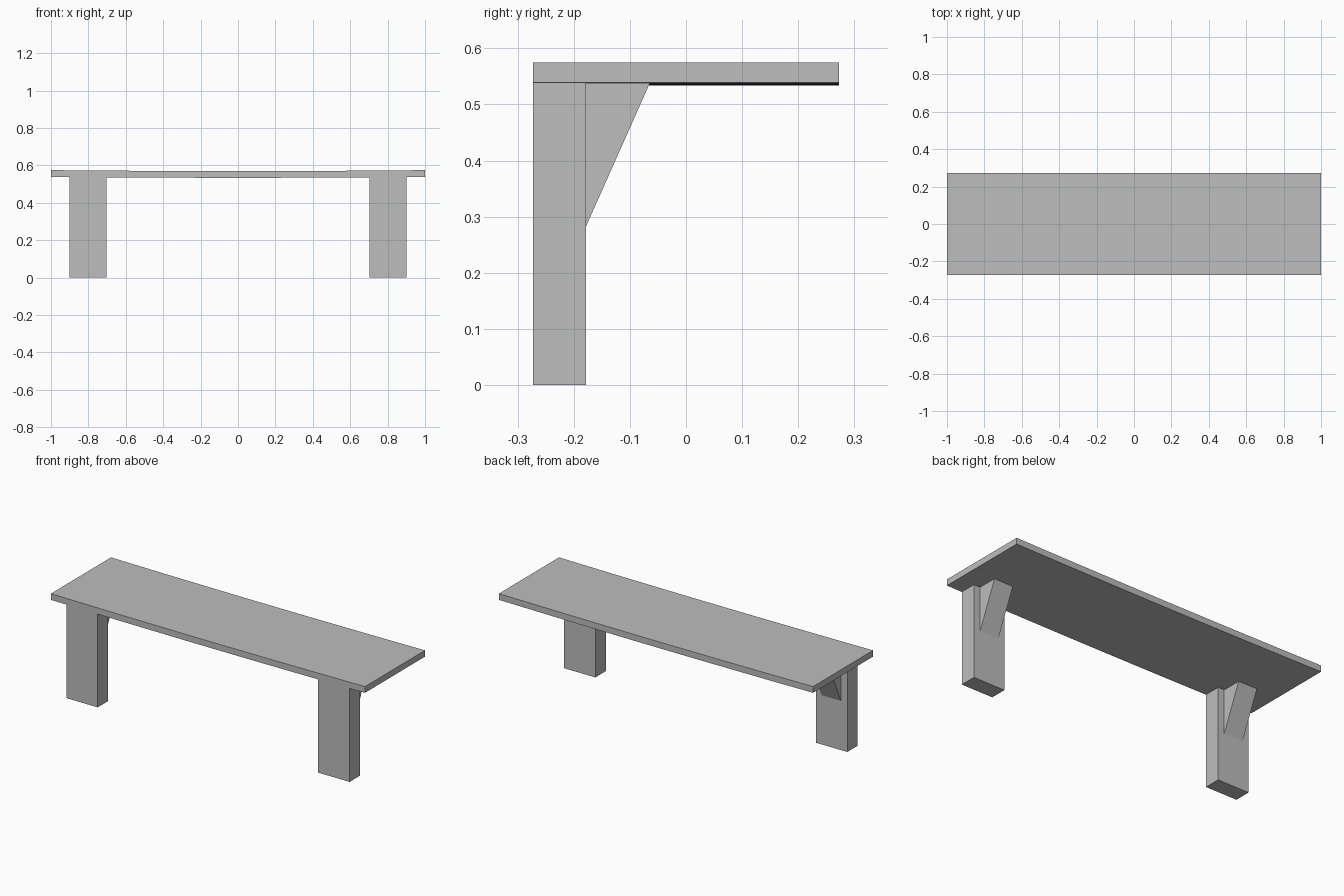
import bpy
import bmesh

if "Cube" in bpy.data.objects:
    bpy.data.objects.remove(bpy.data.objects["Cube"], do_unlink=True)

grey = bpy.data.materials.new("plain grey")
grey.use_nodes = True
colour = (0.51, 0.51, 0.51, 1)
grey.diffuse_color = colour
grey.node_tree.nodes["Principled BSDF"].inputs["Base Color"].default_value = colour

HALF_DEPTH = 0.273
LEG_BACK = -0.178
UNDERSIDE = 0.539
TOP = 0.575
SAG = 0.005


def extrude_profile(name, profile, axis, start, end):
    """Sweep a closed 2D profile along the x or y axis."""
    def place(a, b, t):
        return (t, a, b) if axis == "x" else (a, t, b)
    bm = bmesh.new()
    face = bm.faces.new([bm.verts.new(place(a, b, start)) for a, b in profile])
    swept = bmesh.ops.extrude_face_region(bm, geom=[face])["geom"]
    for v in swept:
        if isinstance(v, bmesh.types.BMVert):
            v.co["xyz".index(axis)] = end
    bmesh.ops.recalc_face_normals(bm, faces=bm.faces)
    mesh = bpy.data.meshes.new(name)
    bm.to_mesh(mesh)
    bm.free()
    mesh.materials.append(grey)
    obj = bpy.data.objects.new(name, mesh)
    bpy.context.collection.objects.link(obj)
    return obj


def smooth(obj):
    bpy.ops.object.select_all(action="DESELECT")
    obj.select_set(True)
    bpy.context.view_layer.objects.active = obj
    bpy.ops.object.shade_smooth_by_angle()


# Seat plank, bowing slightly down towards the middle
steps = [i / 8 - 1 for i in range(17)]
upper = [(x, TOP - SAG * (1 - x * x)) for x in steps]
lower = [(x, UNDERSIDE - SAG * (1 - x * x)) for x in reversed(steps)]
smooth(extrude_profile("seat_plank", upper + lower, "y", -HALF_DEPTH, HALF_DEPTH))

# Front legs, each with a narrower triangular brace behind it
leg = [(-HALF_DEPTH, 0), (LEG_BACK, 0), (LEG_BACK, UNDERSIDE), (-HALF_DEPTH, UNDERSIDE)]
brace = [(LEG_BACK, 0.283), (-0.064, UNDERSIDE), (LEG_BACK, UNDERSIDE)]
for side, x in (("left", 0.802), ("right", -0.802)):
    extrude_profile(side + "_leg", leg, "x", x - 0.1, x + 0.1)
    extrude_profile(side + "_brace", brace, "x", x - 0.06, x + 0.06)
